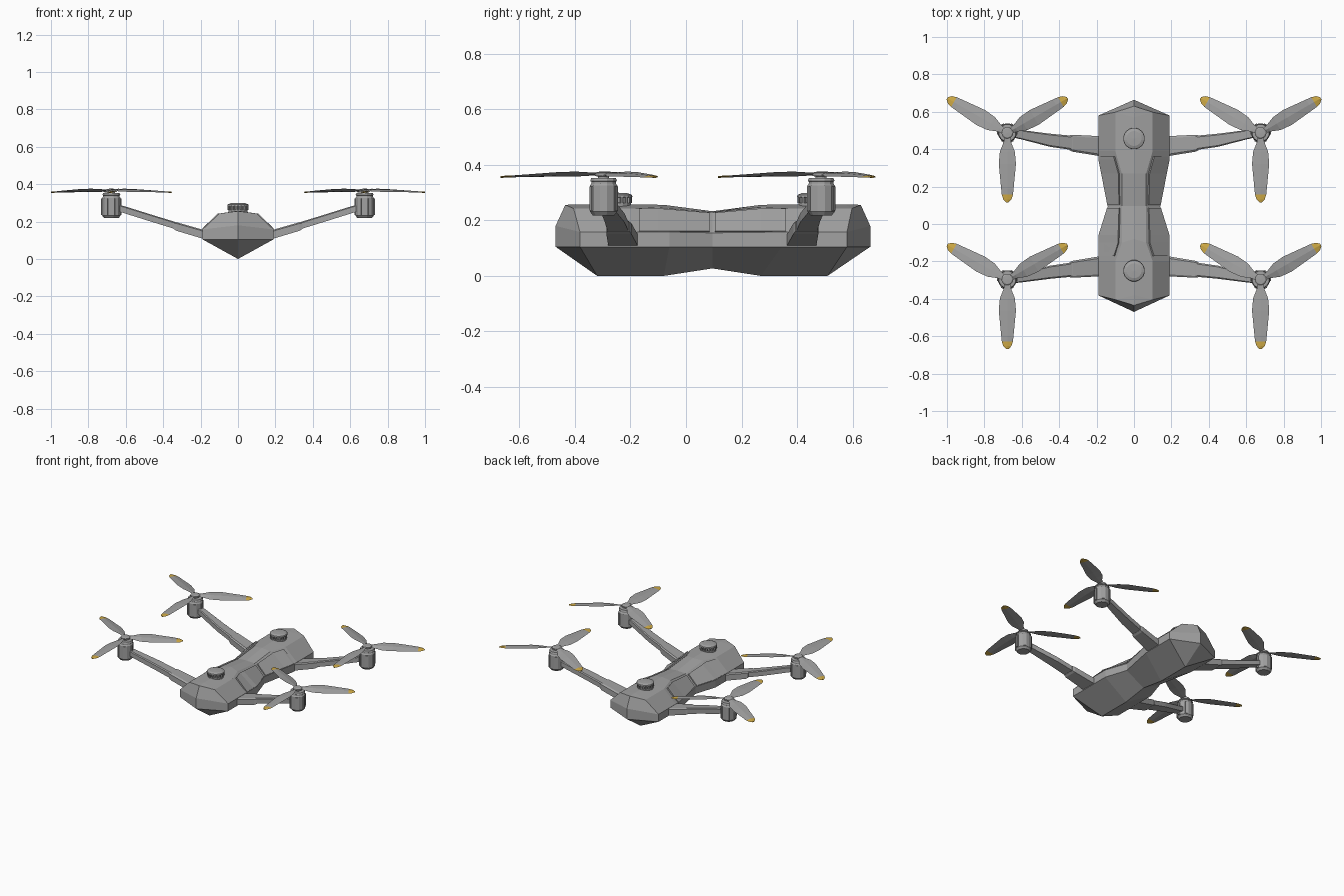
import bpy, bmesh, math
from mathutils import Vector, Matrix

if "Cube" in bpy.data.objects:
    bpy.data.objects.remove(bpy.data.objects["Cube"])

MID = 0.095            # y of the hull's middle
ROTOR_X, ROTOR_D = 0.677, 0.392


def material(name, rgb):
    m = bpy.data.materials.new(name)
    m.diffuse_color = (*rgb, 1)
    m.use_nodes = True
    m.node_tree.nodes["Principled BSDF"].inputs["Base Color"].default_value = m.diffuse_color
    return m


GREY = material("grey", (0.36, 0.36, 0.36))
GOLD = material("gold", (0.62, 0.40, 0.06))


def finish(bm, name, mats=(GREY,)):
    bmesh.ops.remove_doubles(bm, verts=bm.verts, dist=1e-5)
    bmesh.ops.dissolve_degenerate(bm, edges=bm.edges, dist=1e-5)
    bmesh.ops.recalc_face_normals(bm, faces=bm.faces)
    me = bpy.data.meshes.new(name)
    bm.to_mesh(me)
    bm.free()
    for m in mats:
        me.materials.append(m)
    ob = bpy.data.objects.new(name, me)
    bpy.context.collection.objects.link(ob)
    return ob


def loft(bm, rings, closed=True, caps=True):
    """Skin a list of point rings, dropping collapsed corners."""
    cache = {}

    def vert(p):
        key = tuple(round(c, 5) for c in p)
        if key not in cache:
            cache[key] = bm.verts.new(p)
        return cache[key]

    def face(pts):
        vs = list(dict.fromkeys(vert(p) for p in pts))
        if len(vs) > 2 and not bm.faces.get(vs):
            bm.faces.new(vs)

    for a, b in zip(rings, rings[1:]):
        n = len(a)
        for i in range(n if closed else n - 1):
            j = (i + 1) % n
            face((a[i], a[j], b[j], b[i]))
    if caps:
        face(rings[0])
        face(rings[-1])


def lathe(bm, profile, sides):
    loft(bm, [[(r * math.cos(a), r * math.sin(a), z)
               for a in (2 * math.pi * (i + .5) / sides for i in range(sides))]
              for r, z in profile])


def ribs(bm, count, radius, z0, z1, width, depth):
    for i in range(count):
        m = (Matrix.Rotation(2 * math.pi * i / count, 4, 'Z')
             @ Matrix.Translation((radius, 0, (z0 + z1) / 2))
             @ Matrix.Diagonal((depth, width, z1 - z0, 1)))
        bmesh.ops.create_cube(bm, size=1, matrix=m)


# Hull: keel y,z | side y,x,low z,high z | shoulder y,x,z | ridge y,z
sections = [
    (-.470, .105, -.470, 0, .105, .180, -.435, 0, .256, -.435, .256),
    (-.320, .000, -.382, .19, .105, .158, -.405, .10, .243, -.38, .258),
    (-.200, .000, -.200, .19, .105, .158, -.200, .10, .243, -.20, .258),
    (-.080, .000, -.060, .19, .105, .158, -.100, .065, .247, -.08, .256),
    (.095, .027, .095, .14, .105, .155, .095, .065, .229, .095, .233),
    (.270, .000, .345, .19, .105, .158, .270, .065, .247, .27, .256),
    (.390, .000, .390, .19, .105, .158, .390, .10, .243, .39, .258),
    (.510, .000, .580, .19, .105, .158, .598, .10, .243, .57, .258),
    (.664, .105, .664, 0, .105, .180, .630, 0, .256, .630, .256),
]
rings = []
for ky, kz, sy, sx, z0, z1, ty, tx, tz, ry, rz in sections:
    half = [(sx, sy, z0), (sx, sy, z1), (tx, ty, tz)]
    rings.append([(0, ky, kz)] + half + [(0, ry, rz)]
                 + [(-x, y, z) for x, y, z in reversed(half)])
bm = bmesh.new()
loft(bm, rings, caps=False)
finish(bm, "hull")


# Waist panels: plates lying on the hull's sloping flanks, split by a seam
def flank(y, f):
    def lerp(ya, va, yb, vb):
        k = min(max((y - ya) / (yb - ya), 0), 1)
        return va + (vb - va) * k
    if y < MID:
        w, zt = lerp(-.06, .19, MID, .14), lerp(-.10, .247, MID, .229)
        t = lerp(-.20, .10, -.10, .065)
    else:
        w, zt = lerp(MID, .14, .345, .19), lerp(MID, .229, .27, .247)
        t = lerp(.27, .065, .39, .10)
    return Vector((w + (t - w) * f, y, .157 + (zt - .157) * f))


for side, sx in (("right", 1), ("left", -1)):
    for end, ys in (("front", (-.17, -.10, -.06, .085)),
                    ("rear", (.105, .27, .345, .36))):
        bm = bmesh.new()
        strips = []
        for y in ys:
            lo, hi = flank(y, .02), flank(y, .88)
            out = Vector((hi.z - lo.z, 0, lo.x - hi.x)).normalized() * .009
            strips.append([(sx * p.x, p.y, p.z) for p in
                           (lo - out, lo + out * .5, hi + out, hi - out)])
        loft(bm, strips)
        finish(bm, f"{end}_{side}_waist_panel")

# Knurled domes on the roof
for end, y in (("front", -.25), ("rear", .457)):
    bm = bmesh.new()
    lathe(bm, [(.052, .235), (.052, .262), (.046, .264), (.046, .282),
               (.058, .284), (.056, .292), (.040, .298), (.0, .300)], 20)
    ribs(bm, 18, .049, .262, .284, .008, .012)
    finish(bm, f"{end}_roof_knob").location = (0, y, 0)


# Arms: root sleeve and slimmer boom, mirrored into four corners
def arm_part(name, stations, sx, sy):
    bm = bmesh.new()
    loft(bm, [[(sx * x, MID + sy * (d + a * hw), z + b * hh)
               for a, b in ((-1, -1), (1, -1), (1, .7), (.8, 1), (-.8, 1), (-1, .7))]
              for x, d, z, hw, hh in stations])
    finish(bm, name)


# Motor pod mesh
bm = bmesh.new()
lathe(bm, [(.0, .218), (.040, .218), (.051, .232), (.051, .325), (.046, .333),
           (.046, .340), (.050, .342), (.046, .352), (.0, .354)], 12)
ribs(bm, 6, .049, .236, .322, .016, .011)
lathe(bm, [(.0, .350), (.020, .350), (.020, .358), (.031, .360),
           (.031, .370), (.024, .375), (.0, .376)], 16)
pod = finish(bm, "motor_pod")

# Three-bladed propeller mesh with gold tips: radius, half width, z, twist
bm = bmesh.new()
blade = [(.015, .014, .367, .004), (.05, .020, .367, .006), (.10, .040, .367, .009),
         (.165, .046, .366, .008), (.30, .033, .360, .004), (.33, .030, .358, .003),
         (.355, .022, .357, .002), (.371, .007, .356, .0)]
for k in range(3):
    rot = Matrix.Rotation(math.radians(30 + 120 * k), 3, 'Z')
    loft(bm, [[rot @ Vector(p) for p in
               ((r, -w, z - t), (r, 0, z - .003), (r, w, z + t), (r, 0, z + .004))]
              for r, w, z, t in blade])
for f in bm.faces:
    f.material_index = int(f.calc_center_median().to_2d().length > .328)
prop = finish(bm, "propeller", (GREY, GOLD))

first = True
for end, sy in (("front", -1), ("rear", 1)):
    for side, sx in (("right", 1), ("left", -1)):
        tag = f"{end}_{side}"
        arm_part(tag + "_arm_sleeve",
                 [(.15, .318, .130, .054, .024), (.19, .322, .133, .053, .024),
                  (.33, .337, .174, .045, .023), (.345, .339, .179, .040, .018)], sx, sy)
        arm_part(tag + "_arm_boom",
                 [(.30, .335, .168, .039, .019), (.45, .353, .214, .035, .019),
                  (.60, .382, .261, .025, .019), (.65, .390, .276, .022, .018)], sx, sy)
        for src, name in ((pod, "motor_pod"), (prop, "propeller")):
            ob = src if first else src.copy()
            if not first:
                bpy.context.collection.objects.link(ob)
            ob.name = f"{tag}_{name}"
            ob.location = (sx * ROTOR_X, MID + sy * ROTOR_D, 0)
        first = False
